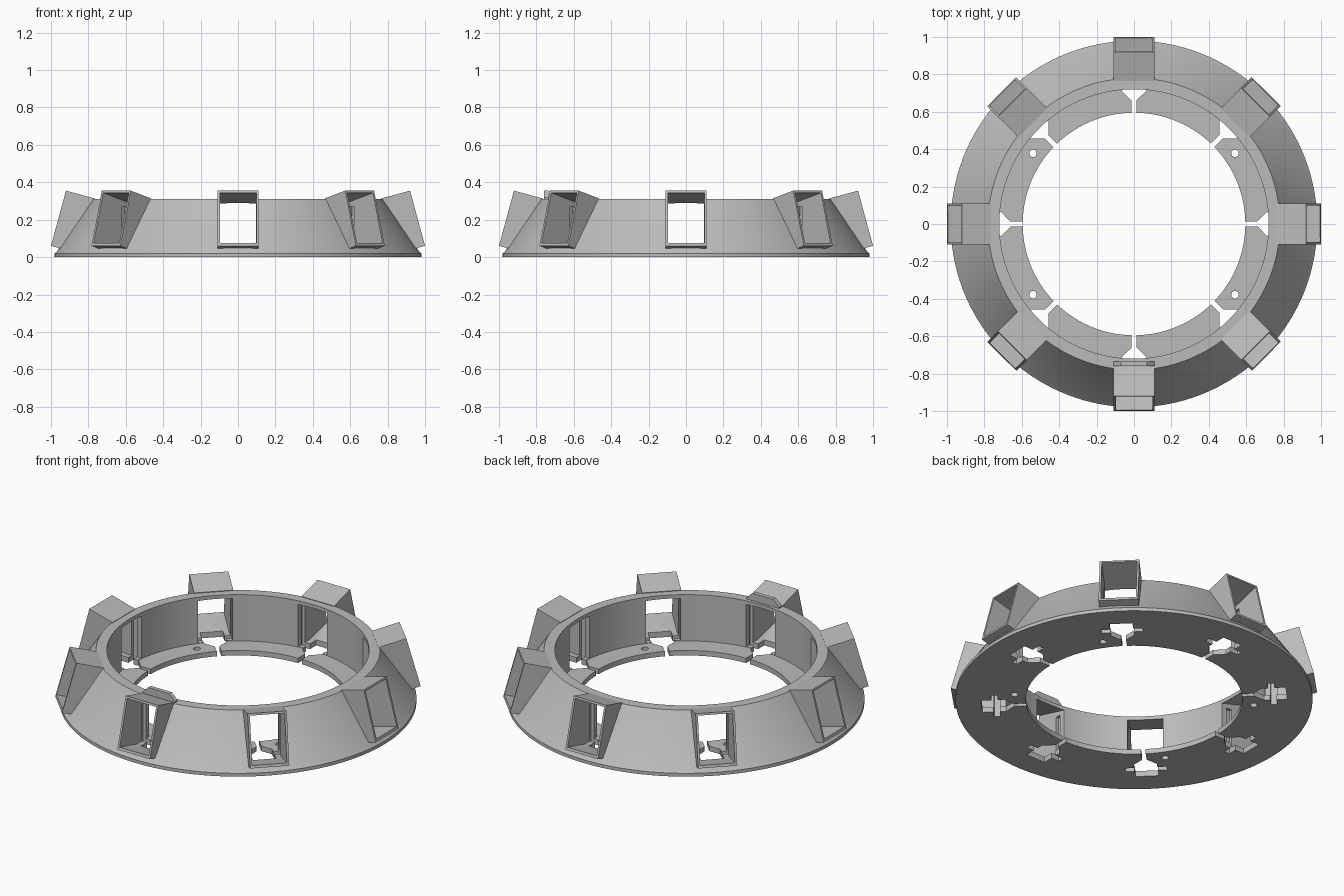
import bpy, bmesh, math
from mathutils import Matrix, Vector

cube = bpy.data.objects.get("Cube")
if cube:
    bpy.data.objects.remove(cube, do_unlink=True)

SEGMENTS = 160
BAYS = 8
FLOOR = 0.032
TILT = math.radians(15.2)

grey = bpy.data.materials.new("plain_grey")
grey.use_nodes = True
colour = (0.5, 0.5, 0.5, 1)
grey.diffuse_color = colour
grey.node_tree.nodes["Principled BSDF"].inputs["Base Color"].default_value = colour


def make_object(name, bm):
    bmesh.ops.recalc_face_normals(bm, faces=bm.faces)
    mesh = bpy.data.meshes.new(name)
    bm.to_mesh(mesh)
    bm.free()
    mesh.materials.append(grey)
    obj = bpy.data.objects.new(name, mesh)
    bpy.context.collection.objects.link(obj)
    return obj


def add_prism(bm, start, end, turn):
    """Closed prism between two matching outlines, turned about z."""
    spin = Matrix.Rotation(turn, 4, 'Z')
    a = [bm.verts.new(spin @ Vector(p)) for p in start]
    b = [bm.verts.new(spin @ Vector(p)) for p in end]
    bm.faces.new(a)
    bm.faces.new(b[::-1])
    for i in range(len(a)):
        j = (i + 1) % len(a)
        bm.faces.new((a[i], b[i], b[j], a[j]))


def add_upright(bm, outline, low, high, turn):
    add_prism(bm, [(x, y, low) for x, y in outline], [(x, y, high) for x, y in outline], turn)


def add_sideways(bm, outline, half, turn):
    add_prism(bm, [(r, -half, z) for r, z in outline], [(r, half, z) for r, z in outline], turn)


def combine(target, tool, operation):
    tool.hide_render = True
    mod = target.modifiers.new(operation.title(), 'BOOLEAN')
    mod.operation = operation
    mod.solver = 'EXACT'
    mod.object = tool
    bpy.context.view_layer.objects.active = target
    bpy.ops.object.modifier_apply(modifier=mod.name)
    bpy.data.objects.remove(tool, do_unlink=True)


def tilted(depth, height):
    """Radius and height of a point in the leaning housing section."""
    c, s = math.cos(TILT), math.sin(TILT)
    return (1.0 - depth * c - height * s, 0.06 - depth * s + height * c)


# Sloping ring with a flat inner flange, spun from its section
section = [(0.595, 0), (0.98, 0), (0.98, 0.02), (0.965, 0.035),
           (0.78, 0.31), (0.72, 0.31), (0.72, 0.03), (0.595, 0.03)]
bm = bmesh.new()
loops = []
for k in range(SEGMENTS):
    t = math.tau * k / SEGMENTS
    loops.append([bm.verts.new((r * math.cos(t), r * math.sin(t), z)) for r, z in section])
for k in range(SEGMENTS):
    p, q = loops[k], loops[(k + 1) % SEGMENTS]
    for i in range(len(section)):
        j = (i + 1) % len(section)
        bm.faces.new((p[i], q[i], q[j], p[j]))
ring = make_object("ring_body", bm)

# Outlines that repeat at every bay
housing = [tilted(0, 0), tilted(0, 0.306), tilted(0.16, 0.306), tilted(0.16, 0)]
floor_depth = 0.17
window = [tilted(-0.05, 0.016), tilted(-0.05, 0.294), tilted(0.27, 0.294),
          (0.66, FLOOR), (tilted(floor_depth, 0.016)[0], FLOOR)]
half_keyhole = [(0.55, 0.013), (0.66, 0.013), (0.71, 0.064), (0.84, 0.064)]
keyhole = half_keyhole + [(x, -y) for x, y in reversed(half_keyhole)]
slit = [(0.745, -0.115), (0.78, -0.115), (0.78, 0.115), (0.745, 0.115)]

housings, windows, keyholes, slits = (bmesh.new() for _ in range(4))
for k in range(BAYS):
    turn = math.tau * k / BAYS + 0.0007
    add_sideways(housings, housing, 0.109, turn)
    add_sideways(windows, window, 0.097, turn)
    add_upright(keyholes, keyhole, -0.05, 0.06, turn)
    add_upright(slits, slit, -0.05, 0.27, turn)

# Four screw holes in the flange
for sx in (-1, 1):
    for sy in (-1, 1):
        circle = [(sx * 0.54 + 0.02 * math.cos(math.tau * i / 24),
                   sy * 0.378 + 0.02 * math.sin(math.tau * i / 24)) for i in range(24)]
        add_upright(keyholes, circle, -0.05, 0.06, 0)

combine(ring, make_object("housing_blocks", housings), 'UNION')
combine(ring, make_object("window_cutter", windows), 'DIFFERENCE')
combine(ring, make_object("keyhole_cutter", keyholes), 'DIFFERENCE')
combine(ring, make_object("slit_cutter", slits), 'DIFFERENCE')

# Small bevelled tab on the front rim
bm = bmesh.new()
tab = [(-0.11, 0.305), (0.11, 0.305), (0.11, 0.318), (0.07, 0.355), (-0.07, 0.355), (-0.11, 0.318)]
add_prism(bm, [(x, -0.76, z) for x, z in tab], [(x, -0.735, z) for x, z in tab], 0)
make_object("front_tab", bm)

bpy.ops.object.select_all(action='DESELECT')
ring.select_set(True)
bpy.context.view_layer.objects.active = ring
bpy.ops.object.shade_smooth_by_angle(angle=math.radians(20))
